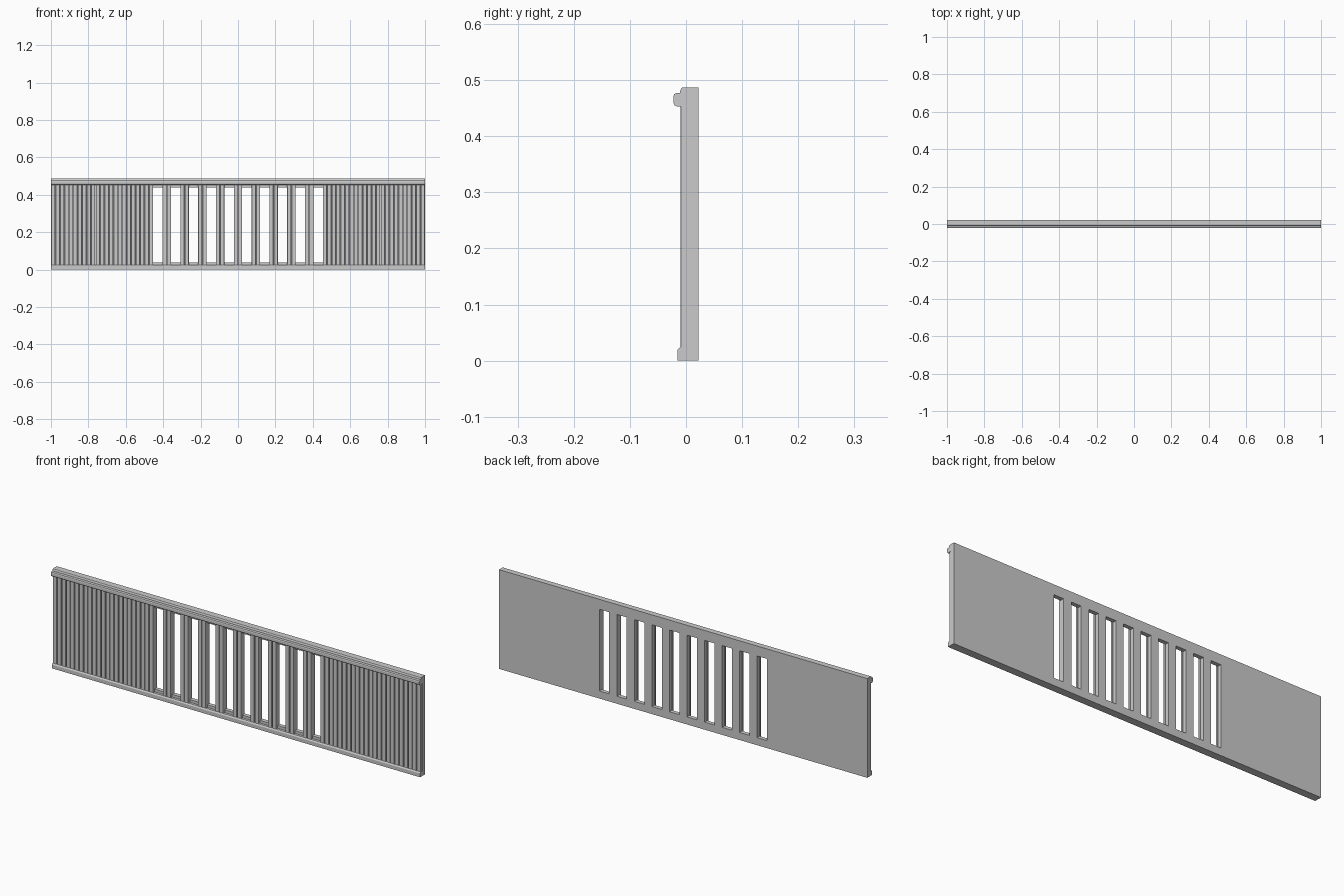
import bpy, bmesh
from mathutils import Vector

if "Cube" in bpy.data.objects:
    bpy.data.objects.remove(bpy.data.objects["Cube"])

HEIGHT = 0.487
PITCH = 2 / 84            # slat spacing; every window is two slats wide
FACE, BACK = 0.002, 0.022  # front and back of the backing board
RAIL_LOW, RAIL_HIGH = 0.022, 0.453


def finish(name, bm):
    bmesh.ops.recalc_face_normals(bm, faces=bm.faces)
    mesh = bpy.data.meshes.new(name)
    bm.to_mesh(mesh)
    bm.free()
    obj = bpy.data.objects.new(name, mesh)
    bpy.context.collection.objects.link(obj)
    return obj


def add_prism(bm, points, direction):
    face = bm.faces.new([bm.verts.new(p) for p in points])
    result = bmesh.ops.extrude_face_region(bm, geom=[face], use_keep_orig=True)
    verts = [g for g in result["geom"] if isinstance(g, bmesh.types.BMVert)]
    bmesh.ops.translate(bm, verts=verts, vec=Vector(direction))


def rail(name, profile):
    bm = bmesh.new()
    add_prism(bm, [(-1, y, z) for y, z in profile], (2, 0, 0))
    return finish(name, bm)


# Backing board: a grid with window cells left out, then extruded back
window_centres = [(i - 4.5) * 4 * PITCH for i in range(10)]
half = 0.0268
xs = [-1.0]
for c in window_centres:
    xs += [c - half, c + half]
xs.append(1.0)
zs = [0, 0.037, 0.438, HEIGHT]
bm = bmesh.new()
grid = [[bm.verts.new((x, FACE, z)) for z in zs] for x in xs]
for i in range(len(xs) - 1):
    for j in range(3):
        if j == 1 and i % 2 == 1:
            continue
        bm.faces.new((grid[i][j], grid[i + 1][j], grid[i + 1][j + 1], grid[i][j + 1]))
result = bmesh.ops.extrude_face_region(bm, geom=bm.faces[:], use_keep_orig=True)
moved = [g for g in result["geom"] if isinstance(g, bmesh.types.BMVert)]
bmesh.ops.translate(bm, verts=moved, vec=(0, BACK - FACE, 0))
finish("backing_board", bm)

# Vertical slats with eased front corners, skipped in front of the windows
half_profile = [(0.0105, FACE), (0.0105, -0.0065), (0.0095, -0.009), (0.007, -0.010)]
profile = half_profile + [(-x, y) for x, y in reversed(half_profile)]
bm = bmesh.new()
for k in range(-42, 42):
    x0 = (k + 0.5) * PITCH
    if any(abs(x0 - c) < PITCH for c in window_centres):
        continue
    add_prism(bm, [(x0 + x, y, RAIL_LOW - 0.003) for x, y in profile],
              (0, 0, RAIL_HIGH - RAIL_LOW + 0.006))
finish("front_slats", bm)

# Top rail with a rounded nose
rail("top_rail", [
    (FACE, RAIL_HIGH), (-0.016, 0.453), (-0.020, 0.455), (-0.0225, 0.460),
    (-0.0225, 0.470), (-0.021, 0.475), (-0.017, 0.477), (-0.011, 0.477),
    (-0.010, 0.482), (-0.008, 0.486), (-0.005, HEIGHT), (FACE, HEIGHT)])

# Bottom rail with a sloped upper edge
rail("bottom_rail", [
    (FACE, 0), (-0.0155, 0), (-0.0155, 0.018), (-0.014, 0.021),
    (-0.010, 0.024), (FACE, 0.024)])
